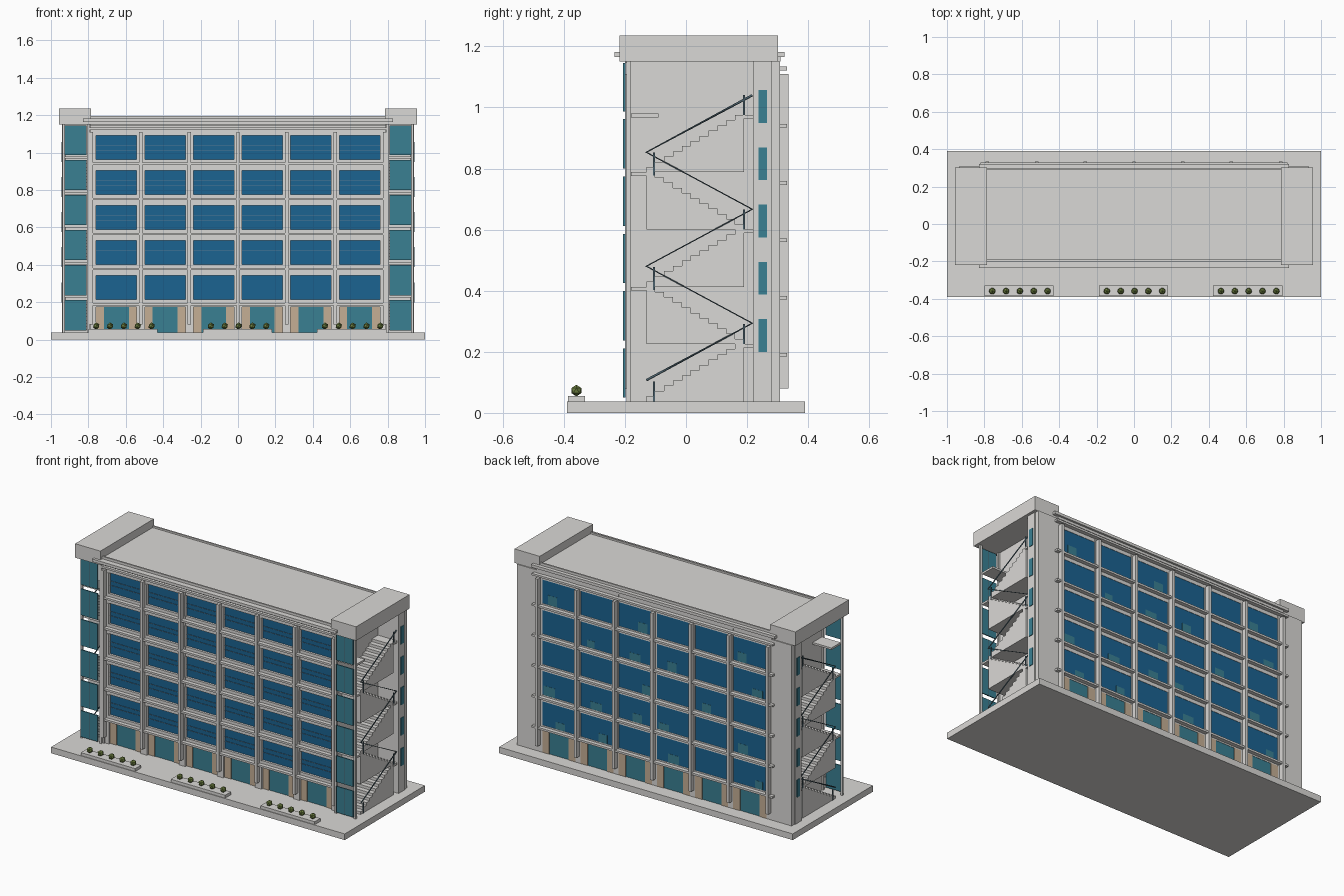
import bpy, bmesh, random
from mathutils import Matrix, Vector

if "Cube" in bpy.data.objects:
    bpy.data.objects.remove(bpy.data.objects["Cube"])

random.seed(4)


def material(name, rgb):
    m = bpy.data.materials.new(name)
    m.diffuse_color = (*rgb, 1)
    m.use_nodes = True
    m.node_tree.nodes["Principled BSDF"].inputs["Base Color"].default_value = m.diffuse_color
    return m


CONCRETE = material("light concrete", (0.70, 0.69, 0.67))
BLUE = material("blue glass", (0.011, 0.125, 0.285))
TEAL = material("teal glass", (0.042, 0.215, 0.29))
TAN = material("tan panel", (0.56, 0.43, 0.30))
METAL = material("dark metal", (0.07, 0.12, 0.15))
GREY = material("blue grey trim", (0.10, 0.20, 0.30))
GREEN = material("shrub green", (0.15, 0.21, 0.05))


def finish(name, bm, mat):
    me = bpy.data.meshes.new(name)
    bm.to_mesh(me)
    bm.free()
    me.materials.append(mat)
    ob = bpy.data.objects.new(name, me)
    bpy.context.collection.objects.link(ob)
    return ob


def boxes(name, mat, items):
    """One object from boxes given as (x0, x1, y0, y1, z0, z1)."""
    bm = bmesh.new()
    for x0, x1, y0, y1, z0, z1 in items:
        c = Vector(((x0 + x1) / 2, (y0 + y1) / 2, (z0 + z1) / 2))
        s = Matrix.Diagonal((abs(x1 - x0), abs(y1 - y0), abs(z1 - z0), 1))
        bmesh.ops.create_cube(bm, size=1, matrix=Matrix.Translation(c) @ s)
    return finish(name, bm, mat)


BASE, FLOOR = 0.038, 0.1875
BAYS = [-0.65 + 0.26 * i for i in range(6)]

# ground slab and building core with end walls
boxes("ground_slab", CONCRETE, [(-1, 1, -0.39, 0.39, 0, BASE)])
boxes("building_core", CONCRETE, [(-0.795, 0.795, -0.145, 0.28, BASE, 1.16),
                                  (-0.80, -0.785, -0.182, 0.28, BASE, 1.15),
                                  (0.785, 0.80, -0.182, 0.28, BASE, 1.15)])

# roof with low rim, and cornices along both long sides
boxes("roof", CONCRETE, [(-0.79, 0.79, -0.2, 0.3, 1.145, 1.187),
                         (-0.79, 0.79, -0.2, -0.19, 1.187, 1.197),
                         (-0.79, 0.79, 0.29, 0.3, 1.187, 1.197)])
boxes("cornice", CONCRETE, [(-0.83, 0.83, -0.234, -0.195, 1.165, 1.182),
                            (-0.83, 0.83, 0.295, 0.322, 1.165, 1.182),
                            (-0.80, 0.80, -0.21, -0.17, 1.15, 1.165),
                            (-0.80, 0.80, 0.29, 0.31, 1.15, 1.165)])


def facade(side, face, s, half, sill, win_h, glass, ledge_x):
    """Long side at y = face, with s the outward direction."""
    def off(d):
        return face + s * d

    rows = [sill + FLOOR * i for i in range(5)]
    back = off(-0.022)
    # piers between bays
    edges = [-0.80] + [c + k * half for c in BAYS for k in (-1, 1)] + [0.80]
    wall = [(edges[i], edges[i + 1], back, off(0.008), BASE, 1.15)
            for i in range(0, len(edges), 2)]
    # spandrels between floors
    levels = [0.175] + [z + k * win_h for z in rows for k in (0, 1)] + [1.15]
    wall += [(-0.799, 0.799, back, off(0.006), levels[i], levels[i + 1])
             for i in range(0, len(levels), 2)]
    boxes(side + "_wall_grid", CONCRETE, wall)
    # ledges and slender pilasters
    boxes(side + "_ledges", CONCRETE,
          [(-ledge_x, ledge_x, back, off(0.03), 0.184 + FLOOR * i, 0.196 + FLOOR * i)
           for i in range(6)])
    xs = [-0.785] + [0.26 * i for i in range(-2, 3)] + [0.785]
    boxes(side + "_pilasters", CONCRETE,
          [(x - 0.009, x + 0.009, back, off(0.035), 0.08, 1.11) for x in xs])
    # window panes
    boxes(side + "_windows", BLUE,
          [(c - half, c + half, back, off(glass), z, z + win_h) for c in BAYS for z in rows])
    if s < 0:
        # thin glazing bars and raised frames
        boxes(side + "_window_bars", GREY,
              [(c - half, c + half, back, off(glass + 0.003), z + h, z + h + 0.002)
               for c in BAYS for z in rows for h in (0.045, 0.072)])
        boxes(side + "_window_frames", CONCRETE,
              [(c + k * half, c + k * (half + 0.008), back, off(0.014), z, z + win_h)
               for c in BAYS for z in rows for k in (-1, 1)])
    else:
        # teal tinted patches on some panes
        patches = []
        for c in BAYS:
            for z in rows:
                if random.random() < 0.6:
                    w, h = random.uniform(0.05, 0.09), random.uniform(0.04, 0.06)
                    x = c + random.uniform(-half, half - w)
                    patches.append((x, x + w, back, off(glass + 0.001), z, z + h))
        boxes(side + "_tinted_patches", TEAL, patches)
    # ground floor glazing and side panels
    boxes(side + "_entrance_glass", TEAL,
          [(c - 0.066, c + 0.066, back, off(glass), BASE, 0.175) for c in BAYS])
    boxes(side + "_entrance_panels", TAN,
          [(c + k * 0.066, c + k * half, back, off(glass + 0.004), BASE, 0.175)
           for c in BAYS for k in (-1, 1)])


facade("front", -0.165, -1, 0.1085, 0.214, 0.128, -0.008, 0.80)
facade("back", 0.30, 1, 0.113, 0.204, 0.146, 0.004, 0.82)


def tower(side, m):
    """Open stair tower at one end, m = 1 for right and -1 for left."""
    def put(name, mat, items):
        return boxes(side + "_" + name, mat,
                     [(min(m * a, m * b), max(m * a, m * b), *r) for a, b, *r in items])

    # cap, rear shaft and front post
    put("tower_cap", CONCRETE, [(0.785, 0.957, -0.218, 0.302, 1.15, 1.236)])
    put("tower_rear_shaft", CONCRETE, [(0.79, 0.94, 0.22, 0.28, BASE, 1.15),
                                       (0.79, 0.935, 0.28, 0.308, BASE, 1.15)])
    put("tower_posts", CONCRETE, [(0.925, 0.938, -0.195, -0.182, BASE, 1.15),
                                  (0.795, 0.808, -0.195, -0.182, BASE, 1.15)])
    # narrow side windows
    put("tower_side_windows", TEAL, [(0.93, 0.944, 0.238, 0.265, 0.2 + FLOOR * i, 0.307 + FLOOR * i)
                                     for i in range(5)])
    # front glass, split at each floor, with mullions
    cuts = [0.05] + [BASE + FLOOR * i + d for i in range(1, 6) for d in (-0.014, 0.012)] + [1.145]
    segs = [(cuts[i], cuts[i + 1]) for i in range(0, 12, 2)]
    put("tower_glass", TEAL, [(0.81, 0.928, -0.205, -0.199, a, b) for a, b in segs])
    put("tower_mullions", METAL, [(x - 0.001, x + 0.001, -0.207, -0.198, a, b)
                                  for x in (0.812, 0.869, 0.926) for a, b in segs])
    # landings
    lands = []
    for i in range(1, 6):
        z = BASE + FLOOR * i
        if i % 2:
            lands.append((0.80, 0.93, 0.185, 0.222, z - 0.012, z))
        else:
            lands.append((0.80, 0.928, -0.18, -0.13, z - 0.012, z))
    lands.append((0.80, 0.928, -0.18, -0.09, 0.968, 0.98))
    put("stair_landings", CONCRETE, lands)
    # zigzag flights as stepped solids with a flat underside
    n = 11
    for f in range(5):
        z0 = BASE + FLOOR * f
        a, b = (-0.13, 0.19) if f % 2 == 0 else (0.19, -0.13)
        prof = [(a, z0)]
        for k in range(n):
            z = z0 + FLOOR * (k + 1) / n
            prof += [(a + (b - a) * k / n, z), (a + (b - a) * (k + 1) / n, z)]
        prof.append((b, z0))
        bm = bmesh.new()
        face = bm.faces.new([bm.verts.new((m * 0.80, y, z)) for y, z in prof])
        out = bmesh.ops.extrude_face_region(bm, geom=[face])
        moved = [v for v in out["geom"] if isinstance(v, bmesh.types.BMVert)]
        bmesh.ops.translate(bm, verts=moved, vec=(m * 0.126, 0, 0))
        bmesh.ops.recalc_face_normals(bm, faces=bm.faces)
        finish(f"{side}_stair_flight_{f + 1}", bm, CONCRETE)
    # handrail posts
    posts = []
    for f in range(6):
        y, z = (-0.105, BASE + FLOOR * f) if f % 2 == 0 else (0.19, BASE + FLOOR * f)
        posts.append((0.924, 0.93, y - 0.003, y + 0.003, z - 0.01, z + 0.065))
    put("rail_posts", METAL, posts)
    # zigzag handrail
    cu = bpy.data.curves.new(side + "_handrail", "CURVE")
    cu.dimensions = "3D"
    cu.bevel_depth = 0.004
    cu.bevel_resolution = 0
    cu.use_fill_caps = True
    sp = cu.splines.new("POLY")
    sp.points.add(5)
    for f, p in enumerate(sp.points):
        p.co = (m * 0.927, -0.13 if f % 2 == 0 else 0.217, 0.107 + 0.1866 * f, 1)
    cu.materials.append(METAL)
    bpy.context.collection.objects.link(bpy.data.objects.new(side + "_handrail", cu))


tower("right", 1)
tower("left", -1)

# planters with round shrubs
starts = [-0.80, -0.187, 0.423]
boxes("planters", CONCRETE, [(x, x + 0.37, -0.386, -0.33, BASE, 0.056) for x in starts])
bm = bmesh.new()
for x in starts:
    for i in range(5):
        bmesh.ops.create_icosphere(bm, subdivisions=1, radius=0.019,
                                   matrix=Matrix.Translation((x + 0.042 + 0.074 * i, -0.359, 0.073)))
finish("shrubs", bm, GREEN)
